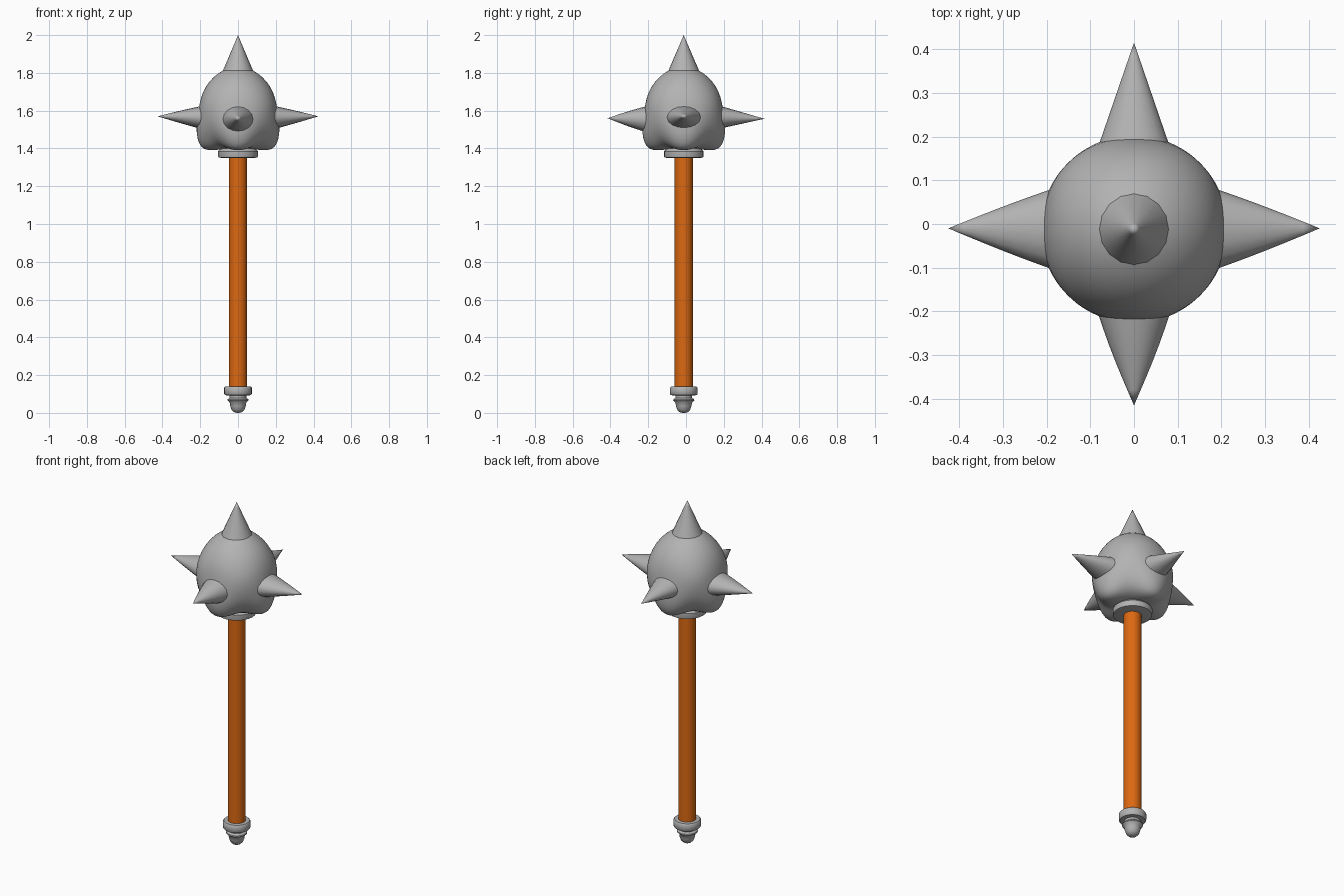
import bpy, bmesh, math
from mathutils import Vector

if "Cube" in bpy.data.objects:
    bpy.data.objects.remove(bpy.data.objects["Cube"])

AXIS_Y = -0.012  # the whole shaft sits a touch forward of centre


def material(name, rgb):
    mat = bpy.data.materials.new(name)
    mat.use_nodes = True
    mat.diffuse_color = (*rgb, 1)
    mat.node_tree.nodes["Principled BSDF"].inputs["Base Color"].default_value = (*rgb, 1)
    return mat


steel = material("steel grey", (0.45, 0.45, 0.45))
wood = material("orange wood", (0.72, 0.14, 0.006))


def loft(name, rings, mat, angle=40):
    """Skin a list of equal-sized rings and cap both ends."""
    bm = bmesh.new()
    loops = [[bm.verts.new(p) for p in ring] for ring in rings]
    n = len(loops[0])
    for low, high in zip(loops, loops[1:]):
        for i in range(n):
            j = (i + 1) % n
            bm.faces.new((low[i], low[j], high[j], high[i]))
    bm.faces.new(loops[0][::-1])
    bm.faces.new(loops[-1])
    bmesh.ops.remove_doubles(bm, verts=bm.verts, dist=0.0001)
    bmesh.ops.recalc_face_normals(bm, faces=bm.faces)
    mesh = bpy.data.meshes.new(name)
    bm.to_mesh(mesh)
    bm.free()
    mesh.materials.append(mat)
    obj = bpy.data.objects.new(name, mesh)
    bpy.context.collection.objects.link(obj)
    bpy.ops.object.select_all(action="DESELECT")
    obj.select_set(True)
    bpy.context.view_layer.objects.active = obj
    bpy.ops.object.shade_smooth_by_angle(angle=math.radians(angle))
    return obj


def ellipse(center, u, v, sides):
    angles = [2 * math.pi * i / sides for i in range(sides)]
    return [center + u * math.cos(a) + v * math.sin(a) for a in angles]


def lathe(name, profile, mat, sides=24):
    rings = [ellipse(Vector((0, AXIS_Y, z)), Vector((r, 0, 0)), Vector((0, r, 0)), sides)
             for r, z in profile]
    return loft(name, rings, mat)


# Handle and its fittings
lathe("handle", [(0.048, 0.11), (0.048, 1.4)], wood, 16)
lathe("head_collar", [(0.09, 1.35), (0.103, 1.353), (0.105, 1.36), (0.105, 1.385),
                      (0.09, 1.40)], steel)
lathe("grip_ring", [(0.05, 0.092), (0.068, 0.094), (0.073, 0.1), (0.073, 0.133),
                    (0.068, 0.139), (0.046, 0.14)], steel)
lathe("pommel", [(0.006, 0), (0.022, 0.004), (0.034, 0.016), (0.041, 0.036),
                 (0.044, 0.055), (0.056, 0.066), (0.055, 0.072), (0.044, 0.08),
                 (0.044, 0.1)], steel)

# Head: bulges under each spike, rounder on the diagonals
spike_side = [(0.05, 1.40), (0.10, 1.393), (0.165, 1.388), (0.198, 1.405), (0.217, 1.45),
              (0.223, 1.51), (0.208, 1.61), (0.198, 1.67), (0.172, 1.73), (0.13, 1.78),
              (0.08, 1.815), (0.03, 1.835)]
diagonal = [(0.05, 1.40), (0.09, 1.40), (0.135, 1.41), (0.17, 1.435), (0.195, 1.475),
            (0.213, 1.53), (0.218, 1.61), (0.203, 1.67), (0.173, 1.73), (0.13, 1.78),
            (0.08, 1.815), (0.03, 1.835)]
SIDES = 48
head_rings = []
for (r1, z1), (r2, z2) in zip(spike_side, diagonal):
    ring = []
    for i in range(SIDES):
        a = 2 * math.pi * i / SIDES
        k = 0.5 + 0.5 * math.cos(4 * a)
        r, z = r2 + (r1 - r2) * k, z2 + (z1 - z2) * k
        ring.append(Vector((r * math.cos(a), AXIS_Y + r * math.sin(a), z)))
    head_rings.append(ring)
head = loft("mace_head", head_rings, steel, 80)
smooth = head.modifiers.new("smooth", "SUBSURF")
smooth.levels = smooth.render_levels = 1


def spike(name, base, tip, u, v, bulge=0.0):
    """Tapered spike; bulge makes its outline slightly convex."""
    base, tip = Vector(base), Vector(tip)
    rings = []
    for i in range(9):
        t = i / 8
        s = max(1 - t + bulge * math.sin(math.pi * t), 0.0)
        rings.append(ellipse(base.lerp(tip, t), Vector(u) * s, Vector(v) * s, 16))
    loft(name, rings, steel, 60)


# Spikes
for label, side in (("left", 1), ("right", -1)):
    spike(label + "_spike", (side * 0.12, AXIS_Y, 1.562), (side * 0.425, -0.01, 1.57),
          (0, 0.115, 0), (0, 0, 0.078), 0.03)
spike("front_spike", (0, -0.13, 1.552), (0, -0.415, 1.56),
      (0.105, 0, 0), (0, 0, 0.09), 0.06)
spike("back_spike", (0, 0.11, 1.568), (0, 0.415, 1.557),
      (0.105, 0, 0), (0, 0, 0.078))
spike("top_spike", (0, AXIS_Y, 1.75), (0, AXIS_Y, 2.0),
      (0.106, 0, 0), (0, 0.108, 0))
